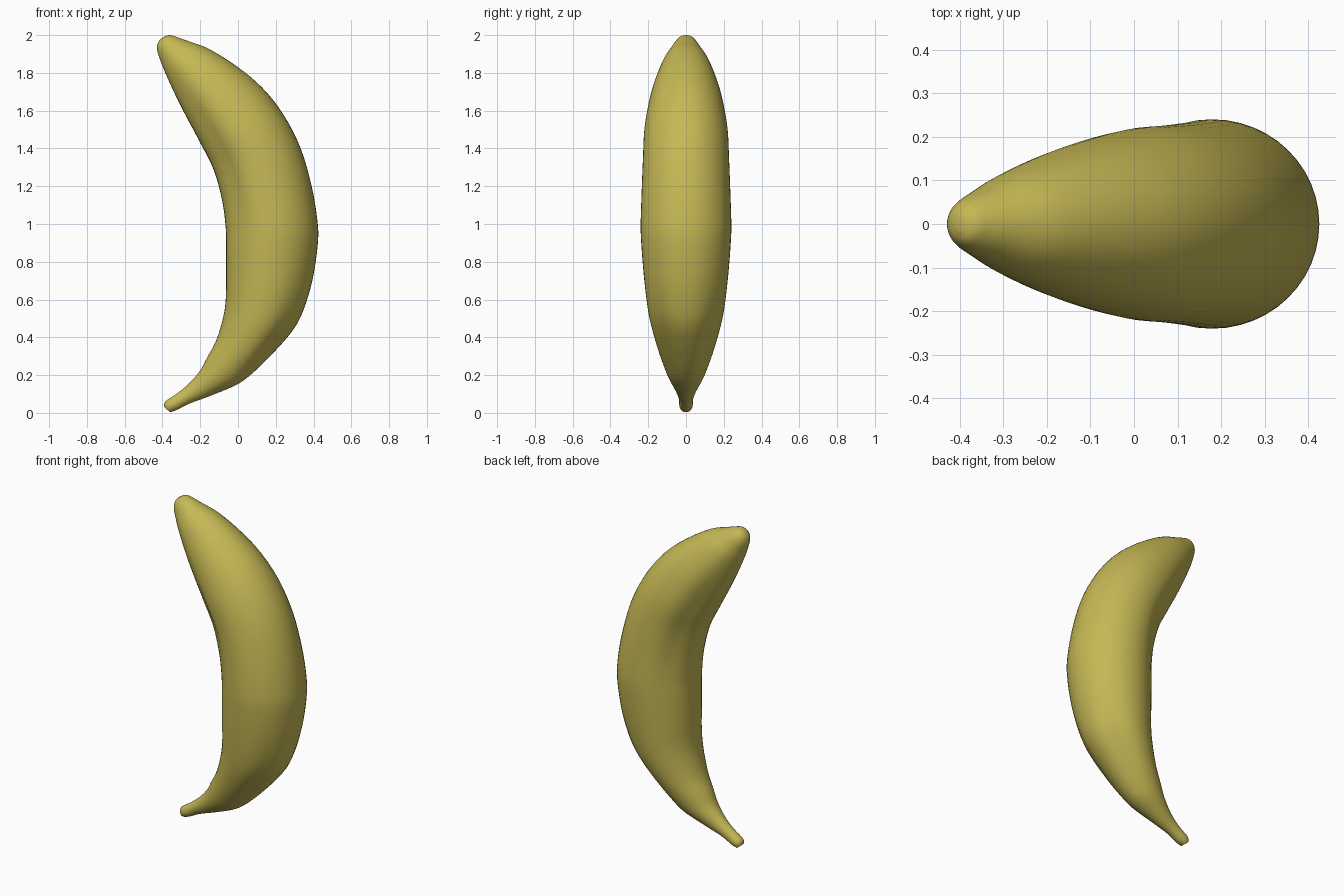
import bpy, bmesh, math
from mathutils import Vector

if "Cube" in bpy.data.objects:
    bpy.data.objects.remove(bpy.data.objects["Cube"])

# Stations along the fruit: outer x, z, inner x, z, half width in y
STATIONS = [
    (-.36, .004, -.39, .03, .025), (-.325, .015, -.385, .06, .035),
    (-.255, .05, -.32, .105, .038), (-.16, .085, -.255, .16, .055),
    (-.015, .145, -.20, .225, .09), (.065, .20, -.165, .29, .115),
    (.17, .30, -.115, .385, .15), (.285, .43, -.08, .50, .185),
    (.345, .54, -.065, .60, .205), (.395, .707, -.063, .74, .223),
    (.423, .90, -.063, .90, .237), (.42, 1.02, -.066, .99, .24),
    (.39, 1.20, -.085, 1.13, .235), (.33, 1.405, -.13, 1.29, .228),
    (.24, 1.58, -.20, 1.43, .22), (.13, 1.72, -.28, 1.58, .195),
    (0, 1.83, -.335, 1.69, .163), (-.15, 1.925, -.385, 1.80, .12),
    (-.26, 1.967, -.413, 1.87, .083), (-.325, 1.99, -.428, 1.92, .06),
    (-.36, 2.0, -.425, 1.955, .04), (-.385, 1.995, -.41, 1.98, .017),
]
SIDES, STEPS = 48, 4


def spline(a, b, c, d, t):
    return .5 * (2 * b + (c - a) * t + (2 * a - 5 * b + 4 * c - d) * t * t
                 + (3 * b - a - 3 * c + d) * t ** 3)


def station(s):
    i = min(int(s), len(STATIONS) - 2)
    n = len(STATIONS) - 1
    rows = [STATIONS[max(0, min(n, i + k))] for k in (-1, 0, 1, 2)]
    return [spline(*vals, s - i) for vals in zip(*rows)]


def bump(x, centre, width):
    return math.exp(-((x - centre) / width) ** 2)


def ring(bm, s):
    ox, oz, ix, iz, w = station(s)
    outer, inner = Vector((ox, 0, oz)), Vector((ix, 0, iz))
    mid, half = (outer + inner) / 2, (outer - inner) / 2
    verts = []
    for k in range(SIDES):
        a = 2 * math.pi * k / SIDES
        fold = abs(math.degrees(math.atan2(math.sin(a), math.cos(a))))
        # Soft grooves: inner sides up high, outer sides near the stem
        r = 1 - .07 * bump(s, 13.5, 3) * bump(fold, 135, 18)
        r -= .07 * bump(s, 6.5, 1.8) * bump(fold, 45, 18)
        p = mid + half * math.cos(a) * r
        p.y = w * math.sin(a) * r
        verts.append(bm.verts.new(p))
    return verts


# Banana body with stem, lofted through the stations
bm = bmesh.new()
count = (len(STATIONS) - 1) * STEPS
rings = [ring(bm, j / STEPS) for j in range(count + 1)]
for lo, hi in zip(rings, rings[1:]):
    for k in range(SIDES):
        m = (k + 1) % SIDES
        bm.faces.new((lo[k], lo[m], hi[m], hi[k]))
bm.faces.new(rings[0][::-1])
bm.faces.new(rings[-1])
bmesh.ops.recalc_face_normals(bm, faces=bm.faces)
mesh = bpy.data.meshes.new("banana")
bm.to_mesh(mesh)
bm.free()

banana = bpy.data.objects.new("banana", mesh)
bpy.context.collection.objects.link(banana)
peel = bpy.data.materials.new("yellow_peel")
peel.diffuse_color = (.56, .48, .09, 1)
peel.use_nodes = True
peel.node_tree.nodes["Principled BSDF"].inputs["Base Color"].default_value = peel.diffuse_color
mesh.materials.append(peel)

bpy.context.view_layer.objects.active = banana
banana.select_set(True)
bpy.ops.object.shade_smooth_by_angle(angle=math.radians(40))
